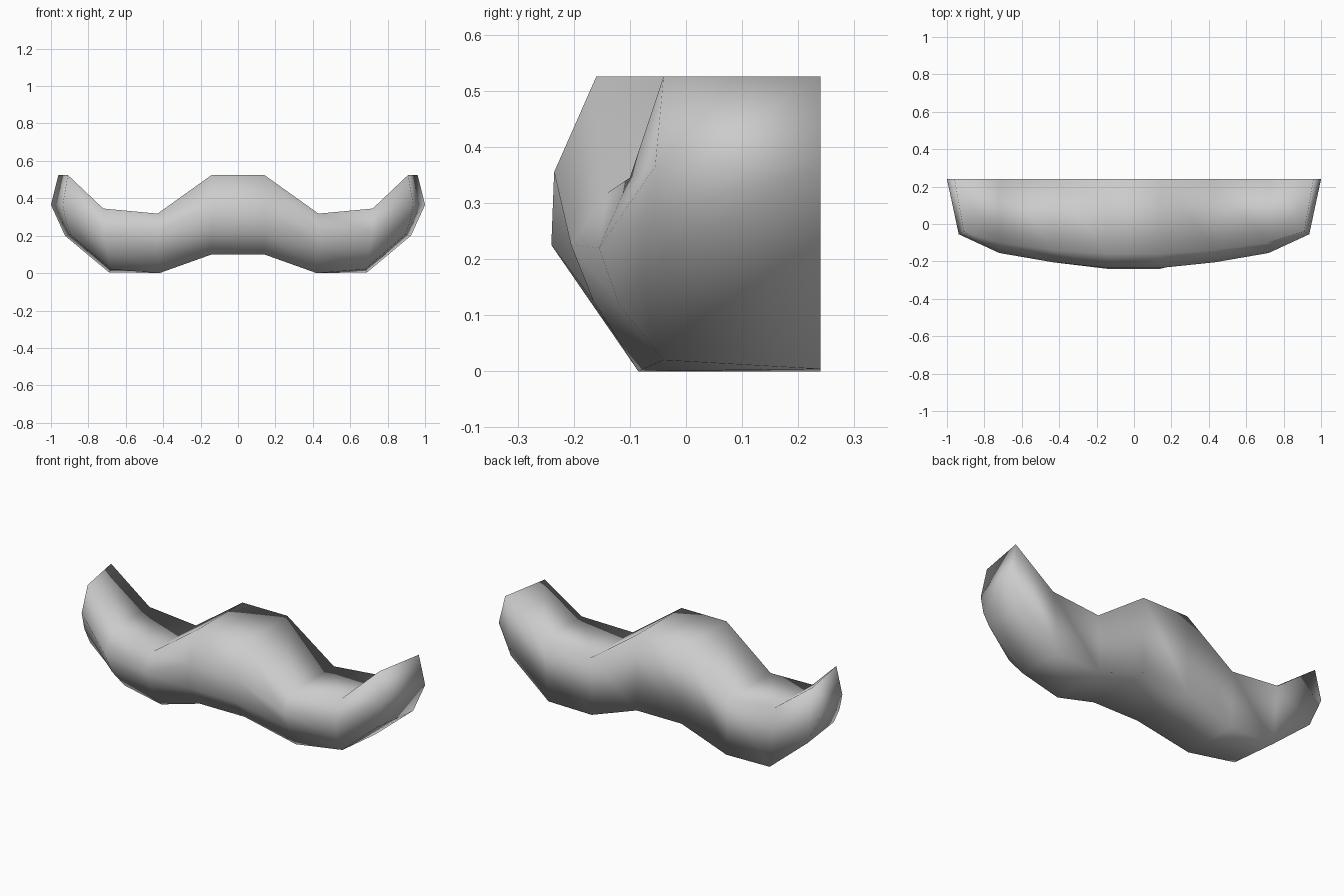
import bpy
import bmesh

cube = bpy.data.objects.get("Cube")
if cube:
    bpy.data.objects.remove(cube, do_unlink=True)

BACK = 0.24

# Right half cross-sections, from the middle outwards.
# Each lists (x, y, z): back top, front top, upper bulge, lower bulge, front bottom, back bottom
sections = [
    [(.14, BACK, .525), (.14, -.16, .525), (.14, -.235, .355),
     (.14, -.24, .225), (.14, -.14, .10), (.14, BACK, .10)],
    [(.43, BACK, .318), (.43, -.14, .318), (.43, -.205, .225),
     (.43, -.165, .125), (.42, -.085, 0), (.42, BACK, 0)],
    [(.72, BACK, .345), (.72, -.10, .345), (.72, -.155, .22),
     (.70, -.12, .12), (.68, -.04, .02), (.69, BACK, .004)],
    [(.96, BACK, .525), (.91, -.04, .525), (.937, -.055, .365),
     (.92, -.055, .28), (.895, -.04, .205), (.925, BACK, .20)],
]
TIP = (1.0, BACK, .365)

mat = bpy.data.materials.new("soft grey")
mat.use_nodes = True
grey = (.6, .6, .6, 1)
mat.diffuse_color = grey
mat.node_tree.nodes["Principled BSDF"].inputs["Base Color"].default_value = grey

bm = bmesh.new()


def add_point(p, side):
    return bm.verts.new((p[0] * side, p[1], p[2]))


# Closed tube through the mirrored cross-sections
left = [[add_point(p, 1) for p in s] for s in sections]
right = [[add_point(p, -1) for p in s] for s in sections]
rings = right[::-1] + left
for a, b in zip(rings, rings[1:]):
    for i in range(len(a)):
        j = (i + 1) % len(a)
        bm.faces.new((a[i], a[j], b[j], b[i]))

# Pointed outer ends, flat at the back
for ring, side in ((left[-1], 1), (right[-1], -1)):
    tip = add_point(TIP, side)
    bt, ft, up, low, fb, bb = ring
    for face in ((bt, ft, up, tip), (tip, up, low), (tip, low, fb, bb), (bt, tip, bb)):
        bm.faces.new(face)

bmesh.ops.recalc_face_normals(bm, faces=bm.faces)
for f in bm.faces:
    f.smooth = True

mesh = bpy.data.meshes.new("moustache")
bm.to_mesh(mesh)
bm.free()
mesh.materials.append(mat)
bpy.context.collection.objects.link(bpy.data.objects.new("moustache", mesh))
